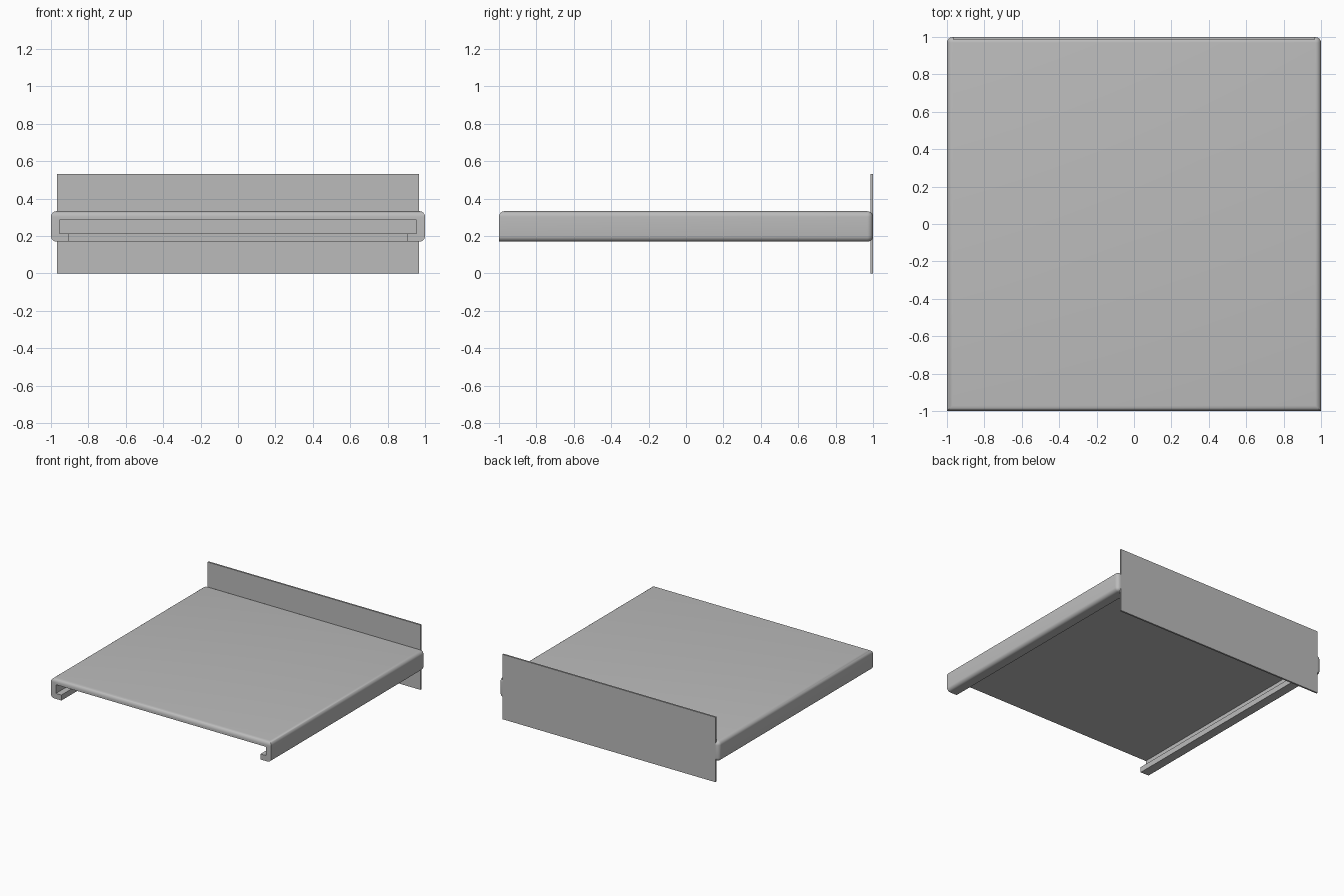
import bpy, bmesh
from mathutils import Vector

cube = bpy.data.objects.get("Cube")
if cube:
    bpy.data.objects.remove(cube, do_unlink=True)

grey = bpy.data.materials.new("plain grey")
grey.use_nodes = True
colour = (0.5, 0.5, 0.5, 1)
grey.diffuse_color = colour
grey.node_tree.nodes["Principled BSDF"].inputs["Base Color"].default_value = colour


def box(name, low, high, round_edge=None, radius=0.03):
    """Box between two corners; round_edge chooses the edges to round."""
    low, high = Vector(low), Vector(high)
    size, centre = high - low, (low + high) / 2
    bm = bmesh.new()
    bmesh.ops.create_cube(bm, size=1)
    for v in bm.verts:
        v.co = Vector(a * b for a, b in zip(v.co, size)) + centre
    if round_edge:
        edges = [e for e in bm.edges
                 if round_edge((e.verts[0].co + e.verts[1].co) / 2 - centre)]
        bmesh.ops.bevel(bm, geom=edges, offset=radius, segments=6,
                        profile=0.5, affect='EDGES')
    mesh = bpy.data.meshes.new(name)
    bm.to_mesh(mesh)
    bm.free()
    mesh.materials.append(grey)
    obj = bpy.data.objects.new(name, mesh)
    bpy.context.collection.objects.link(obj)
    return obj


def rounded(mid):
    """Every edge except those around the open front, save its top one."""
    return mid.y > -0.9 or mid.z > 0.05


# Folded tray: flat top, side and back walls, inward lips underneath
tray = box("tray", (-1, -1, 0.17), (1, 0.999, 0.333), rounded)
cutters = [
    box("hollow_cutter", (-0.955, -1.2, 0.215), (0.955, 0.955, 0.287)),
    box("underside_cutter", (-0.905, -1.2, 0.05), (0.905, 0.905, 0.25)),
]
for cutter in cutters:
    cutter.hide_render = True
    mod = tray.modifiers.new(cutter.name, 'BOOLEAN')
    mod.operation = 'DIFFERENCE'
    mod.solver = 'EXACT'
    mod.object = cutter

# Bake the cuts, then remove the cutters
bpy.context.view_layer.update()
graph = bpy.context.evaluated_depsgraph_get()
cut_mesh = bpy.data.meshes.new_from_object(tray.evaluated_get(graph))
tray.modifiers.clear()
tray.data = cut_mesh
for cutter in cutters:
    bpy.data.objects.remove(cutter, do_unlink=True)

# Upright panel across the back
box("back_panel", (-0.967, 0.986, 0), (0.967, 1, 0.533))

# Smooth the rounded folds, keep the corners sharp
bpy.ops.object.select_all(action='DESELECT')
tray.select_set(True)
bpy.context.view_layer.objects.active = tray
bpy.ops.object.shade_smooth_by_angle(angle=0.6)
